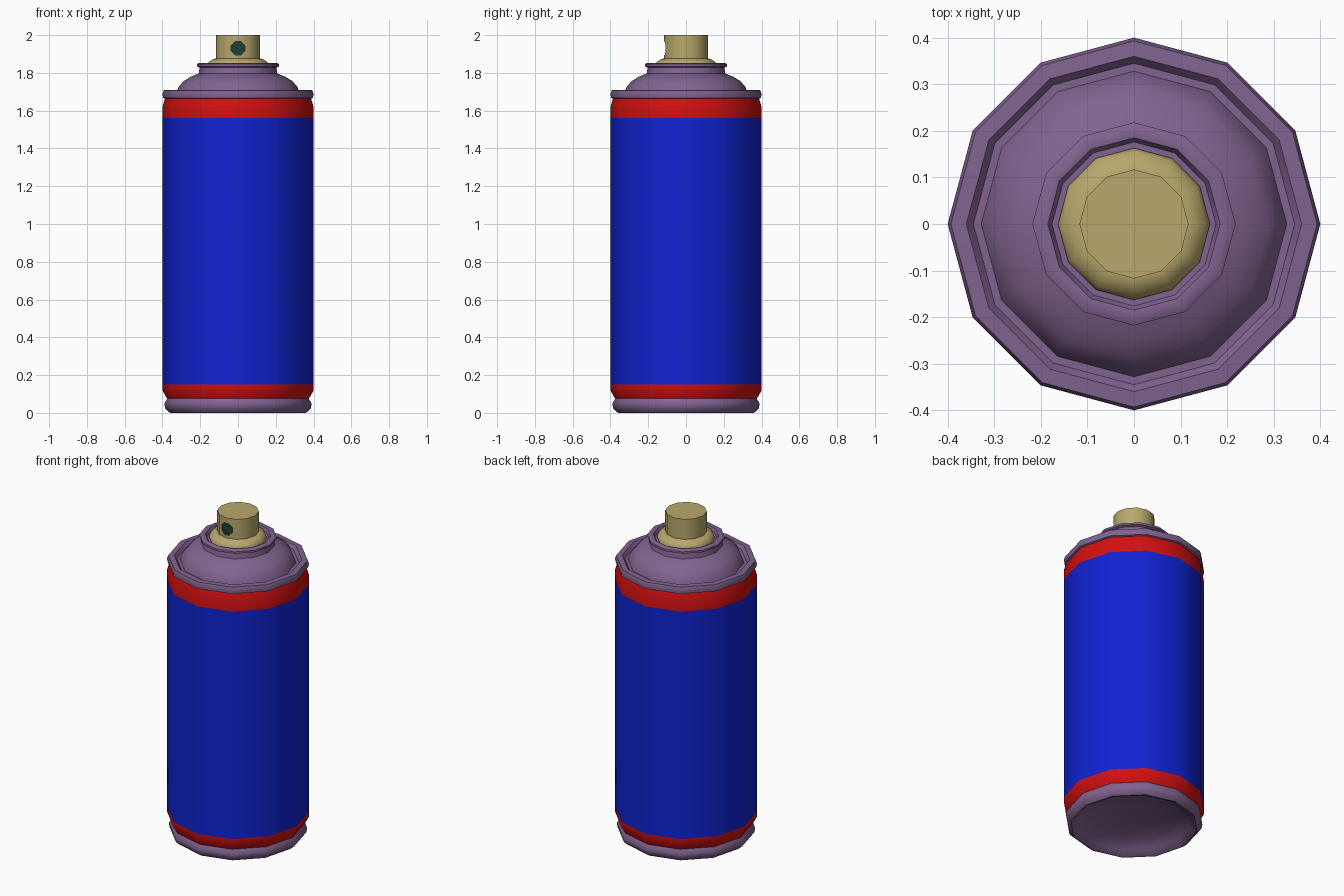
import bpy, bmesh, math

SIDES = 12

if "Cube" in bpy.data.objects:
    bpy.data.objects.remove(bpy.data.objects["Cube"])


def material(name, rgb):
    mat = bpy.data.materials.new(name)
    mat.use_nodes = True
    mat.diffuse_color = (*rgb, 1)
    mat.node_tree.nodes["Principled BSDF"].inputs["Base Color"].default_value = (*rgb, 1)
    return mat


purple = material("purple metal", (0.22, 0.125, 0.28))
red = material("red paint", (0.64, 0.005, 0.005))
blue = material("blue paint", (0.005, 0.016, 0.64))
tan = material("tan plastic", (0.48, 0.39, 0.15))
green = material("dark green hole", (0.012, 0.05, 0.035))


def lathe(name, profile, mats, rule=lambda z: 0):
    """Revolve (radius, height) points; rule picks a material by height."""
    bm = bmesh.new()
    rings = []
    for r, z in profile:
        if r == 0:
            rings.append([bm.verts.new((0, 0, z))] * SIDES)
        else:
            rings.append([bm.verts.new((r * math.cos(a), r * math.sin(a), z))
                          for a in (math.tau * i / SIDES for i in range(SIDES))])
    for low, high in zip(rings, rings[1:]):
        for i in range(SIDES):
            j = (i + 1) % SIDES
            corners = dict.fromkeys((low[i], low[j], high[j], high[i]))
            face = bm.faces.new(list(corners))
            face.material_index = rule(face.calc_center_median().z)
    mesh = bpy.data.meshes.new(name)
    bm.to_mesh(mesh)
    bm.free()
    for mat in mats:
        mesh.materials.append(mat)
    obj = bpy.data.objects.new(name, mesh)
    bpy.context.collection.objects.link(obj)
    return obj


def activate(obj):
    bpy.ops.object.select_all(action='DESELECT')
    obj.select_set(True)
    bpy.context.view_layer.objects.active = obj


# Base ring with domed underside
base = lathe("base_ring", [(0, 0.085), (0.13, 0.08), (0.25, 0.06), (0.32, 0.03), (0.345, 0.003),
                           (0.36, 0), (0.385, 0.022), (0.39, 0.05), (0.375, 0.075)], [purple])

# Painted can wall: red bands around a blue label
body = lathe("can_body", [(0.372, 0.07), (0.4, 0.118), (0.4, 0.15), (0.4, 1.56),
                          (0.4, 1.62), (0.385, 1.67)], [blue, red],
             lambda z: 0 if 0.15 < z < 1.56 else 1)

# Rolled rim, domed shoulder and valve cup
shoulder = lathe("shoulder", [(0.385, 1.663), (0.397, 1.668), (0.4, 1.69), (0.393, 1.708),
                              (0.36, 1.71), (0.345, 1.69), (0.328, 1.69), (0.315, 1.725),
                              (0.29, 1.755), (0.25, 1.78), (0.208, 1.797), (0.203, 1.828),
                              (0.218, 1.834), (0.218, 1.846), (0.205, 1.853), (0.185, 1.85),
                              (0.176, 1.832), (0, 1.832)], [purple])

# Spray button with its collar
nozzle = lathe("spray_nozzle", [(0, 1.825), (0.163, 1.825), (0.163, 1.84), (0.155, 1.858),
                                (0.13, 1.874), (0.117, 1.876), (0.117, 2), (0, 2)],
               [tan, green])

# Spray hole cut into the front of the button
bpy.ops.mesh.primitive_cylinder_add(vertices=8, radius=0.039, depth=0.1,
                                    location=(0, -0.148, 1.93),
                                    rotation=(math.pi / 2, math.pi / 8, 0))
cutter = bpy.context.object
cutter.name = "hole_cutter"
cutter.hide_render = True
for mat in (tan, green):
    cutter.data.materials.append(mat)
for face in cutter.data.polygons:
    face.material_index = 1
activate(nozzle)
cut = nozzle.modifiers.new("spray_hole", 'BOOLEAN')
cut.operation = 'DIFFERENCE'
cut.solver = 'EXACT'
cut.object = cutter
bpy.ops.object.modifier_apply(modifier=cut.name)
bpy.data.objects.remove(cutter)

# Smooth shading with crisp folds
for part in (base, body, shoulder, nozzle):
    activate(part)
    bpy.ops.object.shade_smooth_by_angle(angle=math.radians(40))
